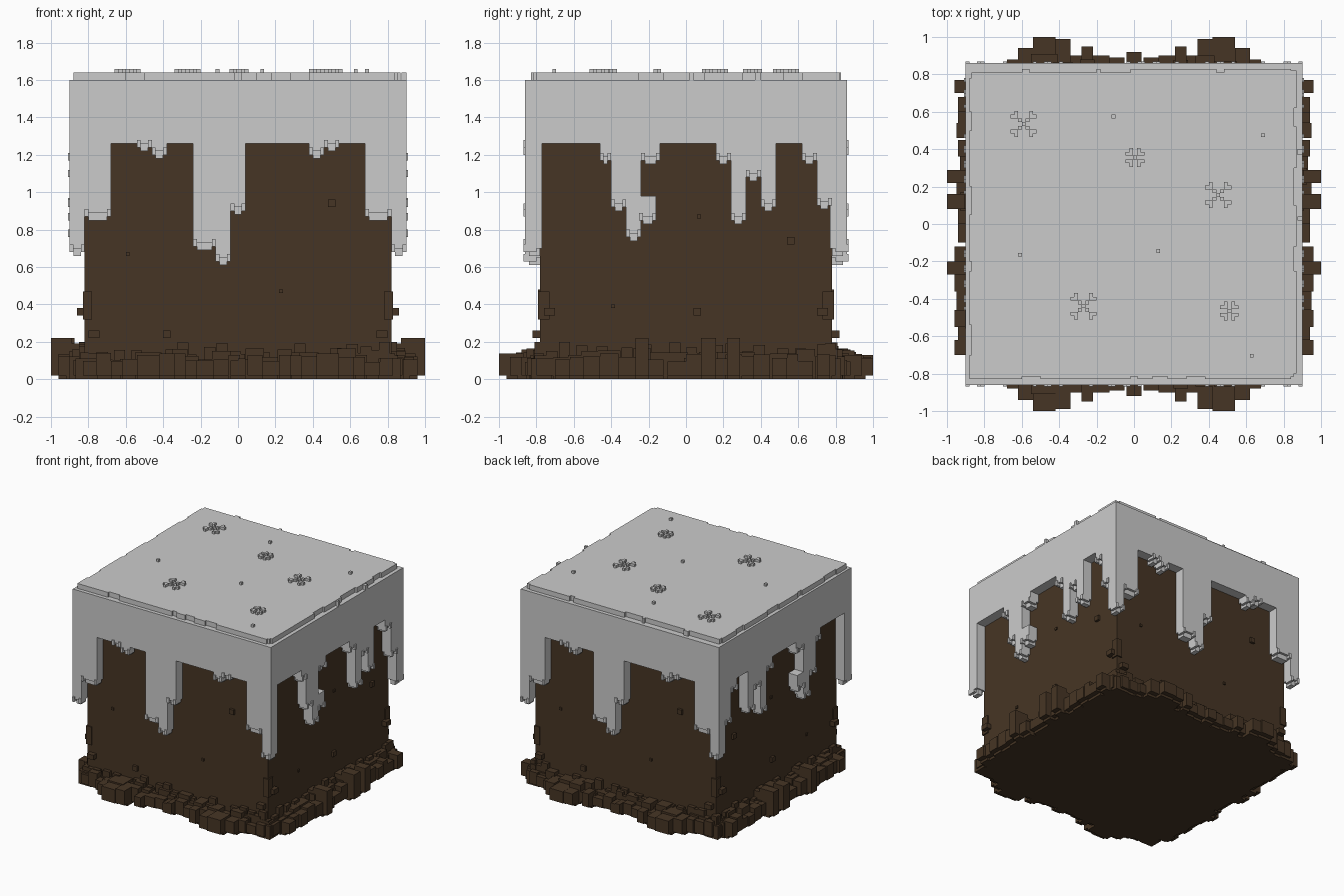
import bpy, bmesh, random

random.seed(4)


def material(name, rgb):
    m = bpy.data.materials.new(name)
    m.diffuse_color = (*rgb, 1)
    return m


DIRT = material("dirt brown", (0.062, 0.036, 0.018))
SNOW = material("snow grey", (0.6, 0.6, 0.6))


def boxes(name, mat, items):
    """One object from boxes given as (x0, x1, y0, y1, z0, z1)."""
    bm = bmesh.new()
    for x0, x1, y0, y1, z0, z1 in items:
        geo = bmesh.ops.create_cube(bm, size=1)
        for v in geo["verts"]:
            v.co = (x1 if v.co.x > 0 else x0, y1 if v.co.y > 0 else y0, z1 if v.co.z > 0 else z0)
    me = bpy.data.meshes.new(name)
    bm.to_mesh(me)
    bm.free()
    me.materials.append(mat)
    ob = bpy.data.objects.new(name, me)
    bpy.context.collection.objects.link(ob)
    return ob


def on_side(side, t0, t1, d0, d1, z0, z1):
    """Box running t0..t1 along a wall and d0..d1 outwards from the centre."""
    if side == "front":
        return (t0, t1, -d1, -d0, z0, z1)
    if side == "back":  # front turned by half a circle
        return (-t1, -t0, d0, d1, z0, z1)
    if side == "right":
        return (d0, d1, t0, t1, z0, z1)
    return (-d1, -d0, t0, t1, z0, z1)  # left mirrors right


ENDS, FLANKS = ("front", "back"), ("right", "left")
WALL = {"front": 0.78, "back": 0.78, "right": 0.82, "left": 0.82}

# Soil cube
boxes("dirt_block", DIRT, [(-0.82, 0.82, -0.78, 0.78, 0, 1.3)])

# Crumbled soil around the foot: (start, end, reach) along each wall
end_reach = [(0, 0.04, 0.92), (0.05, 0.13, 0.89), (0.13, 0.22, 0.9), (0.22, 0.28, 0.95),
             (0.28, 0.34, 0.9), (0.34, 0.42, 0.99), (0.42, 0.54, 1.0), (0.54, 0.62, 0.94),
             (0.62, 0.68, 0.88), (0.68, 0.76, 0.86), (0.76, 0.83, 0.85)]
end_reach += [(-b, -a, r) for a, b, r in end_reach]
flank_reach = [(0.77, 0.8, 0.88), (0.7, 0.77, 0.96), (0.6, 0.68, 0.94), (0.54, 0.6, 0.94),
               (0.46, 0.54, 0.95), (0.36, 0.45, 0.94), (0.29, 0.36, 0.93), (0.22, 0.29, 1.0),
               (0.16, 0.22, 0.95), (0.08, 0.16, 1.0), (0, 0.08, 0.94), (-0.1, 0, 0.94),
               (-0.2, -0.12, 0.96), (-0.27, -0.2, 1.0), (-0.36, -0.27, 0.96),
               (-0.46, -0.36, 0.95), (-0.55, -0.46, 0.96), (-0.62, -0.55, 0.94),
               (-0.7, -0.62, 0.96), (-0.8, -0.7, 0.88)]
clods = []
for sides, table in ((ENDS, end_reach), (FLANKS, flank_reach)):
    for side in sides:
        w = WALL[side]
        for a, b, r in table:
            mid = w + (r - w) * random.uniform(0.4, 0.6)
            clods.append(on_side(side, a - 0.01, b + 0.01, w - 0.02, mid, 0,
                                 random.uniform(0.1, 0.17)))
            top = random.uniform(0.09, 0.14)
            if r == 1.0 and side in FLANKS:
                top = 0.22
            clods.append(on_side(side, a, b, w - 0.01, r - 0.04, 0, top - 0.03))
            clods.append(on_side(side, a, b, mid - 0.02, r, 0.02, top))
            # small lump in the angle of wall and rubble
            c = random.uniform(a, b)
            clods.append(on_side(side, c - 0.03, c + 0.03, w - 0.01, w + 0.03, 0.06,
                                 random.uniform(0.13, 0.2)))
for sx in (-1, 1):
    for sy in (-1, 1):
        clods.append((*sorted((sx * 0.75, sx * 0.87)), *sorted((sy * 0.72, sy * 0.83)), 0, 0.11))
boxes("foot_clods", DIRT, clods)

# Little stones on the walls: (along, height, size)
stones = []
for sides, table in (
        (ENDS, [(-0.59, 0.67, 0.02), (0.5, 0.94, 0.04), (0.23, 0.47, 0.02), (-0.38, 0.24, 0.04)]),
        (FLANKS, [(0.07, 0.87, 0.02), (0.56, 0.74, 0.04), (-0.39, 0.39, 0.02), (0.06, 0.36, 0.04)])):
    for side in sides:
        for t, z, s in table:
            w, h = WALL[side], s / 2
            stones.append(on_side(side, t - h, t + h, w - 0.01, w + h, z - h, z + h))
for s in (-1, 1):  # chips on the upright edges
    for x0, x1, y0, y1, z0, z1 in ((0.78, 0.83, 0.73, 0.79, 0.32, 0.47),
                                   (0.8, 0.86, 0.7, 0.76, 0.34, 0.38),
                                   (0.74, 0.8, 0.76, 0.82, 0.22, 0.26)):
        for q in (-1, 1):
            stones.append((*sorted((s * x0, s * x1)), *sorted((q * y0, q * y1)), z0, z1))
boxes("wall_stones", DIRT, stones)

# Snow cap
boxes("snow_cap", SNOW, [(-0.9, 0.9, -0.86, 0.86, 1.26, 1.6)])

# Snow drips: (start, end, lowest point) along each wall
end_drips = [(-0.82, -0.68, 0.85), (-0.54, -0.46, 1.22), (-0.46, -0.38, 1.18),
             (-0.24, -0.12, 0.69), (-0.12, -0.04, 0.61), (-0.04, 0.04, 0.88),
             (0.38, 0.46, 1.18), (0.46, 0.54, 1.22), (0.68, 0.82, 0.85)]
flank_drips = [(-0.46, -0.4, 1.15), (-0.4, -0.32, 0.9), (-0.32, -0.24, 0.74),
               (-0.24, -0.14, 1.15), (0.16, 0.24, 1.15), (0.24, 0.32, 0.83),
               (0.32, 0.4, 1.06), (0.4, 0.48, 0.9), (0.62, 0.7, 1.15), (0.7, 0.78, 0.91)]
drips = []


def drip(side, a, b, z, top=1.28):
    w = WALL[side]
    drips.append(on_side(side, a, b, w - 0.01, w + 0.08, z + 0.04, top))
    drips.append(on_side(side, a + 0.02, b - 0.02, w, w + 0.06, z, z + 0.05))
    for t in (a, b - 0.02):  # beads at the rim of the tip
        drips.append(on_side(side, t, t + 0.02, w + 0.02, w + 0.09, z + 0.02, z + 0.06))


for sides, table in ((ENDS, end_drips), (FLANKS, flank_drips)):
    for side in sides:
        for a, b, z in table:
            drip(side, a, b, z)
for side in FLANKS:
    drip(side, -0.25, -0.16, 0.83, 0.98)  # side bulge of the long drip
for side in ENDS:  # corner drips
    for a, b in ((-0.9, -0.82), (0.82, 0.9)):
        drip(side, a, b, 0.66)
boxes("snow_drips", SNOW, drips)

# Thin top layer with ragged rim
top = [(-0.87, 0.855, -0.815, 0.81, 1.59, 1.64)]
for a, b in ((-0.6, -0.56), (-0.2, -0.18), (-0.02, 0.44), (0.48, 0.84)):
    top.append((a, b, 0.8, 0.83, 1.59, 1.64))
for a, b in ((-0.88, -0.6), (-0.5, -0.02), (0.02, 0.1), (0.18, 0.28), (0.38, 0.84)):
    top.append((a, b, -0.83, -0.8, 1.59, 1.64))
for a, b in ((-0.82, -0.7), (-0.54, -0.25), (-0.2, 0.05), (0.2, 0.5), (0.6, 0.78)):
    top.append((-0.88, -0.85, a, b, 1.59, 1.64))
for a, b in ((-0.8, -0.25), (-0.12, 0.1), (0.3, 0.52), (0.62, 0.82)):
    top.append((0.84, 0.87, a, b, 1.59, 1.64))
top += [(0.875, 0.9, 0.02, 0.04, 1.59, 1.64), (0.875, 0.9, 0.37, 0.4, 1.59, 1.64)]
boxes("snow_top_layer", SNOW, top)

# Raised snowflakes and single grains, in 0.02 cells
BIG = [".#...#.", "##...##", "..#.#..", "...#...", "..#.#..", "##...##", ".#...#."]
SMALL = [".#.#.", "##.##", "..#..", "##.##", ".#.#."]
flakes = []
for x, y, pattern in ((-0.59, 0.535, BIG), (0.45, 0.155, BIG), (-0.27, -0.44, BIG),
                      (0.005, 0.355, SMALL), (0.51, -0.465, SMALL),
                      (-0.11, 0.575, ["#"]), (0.69, 0.475, ["#"]), (-0.61, -0.165, ["#"]),
                      (0.13, -0.145, ["#"]), (0.63, -0.705, ["#"])):
    n = len(pattern) / 2
    for j, row in enumerate(pattern):
        for i, cell in enumerate(row):
            if cell == "#":
                px, py = x + (i - n) * 0.02, y + (j - n) * 0.02
                flakes.append((px, px + 0.02, py, py + 0.02, 1.63, 1.66))
boxes("snowflakes", SNOW, flakes)
